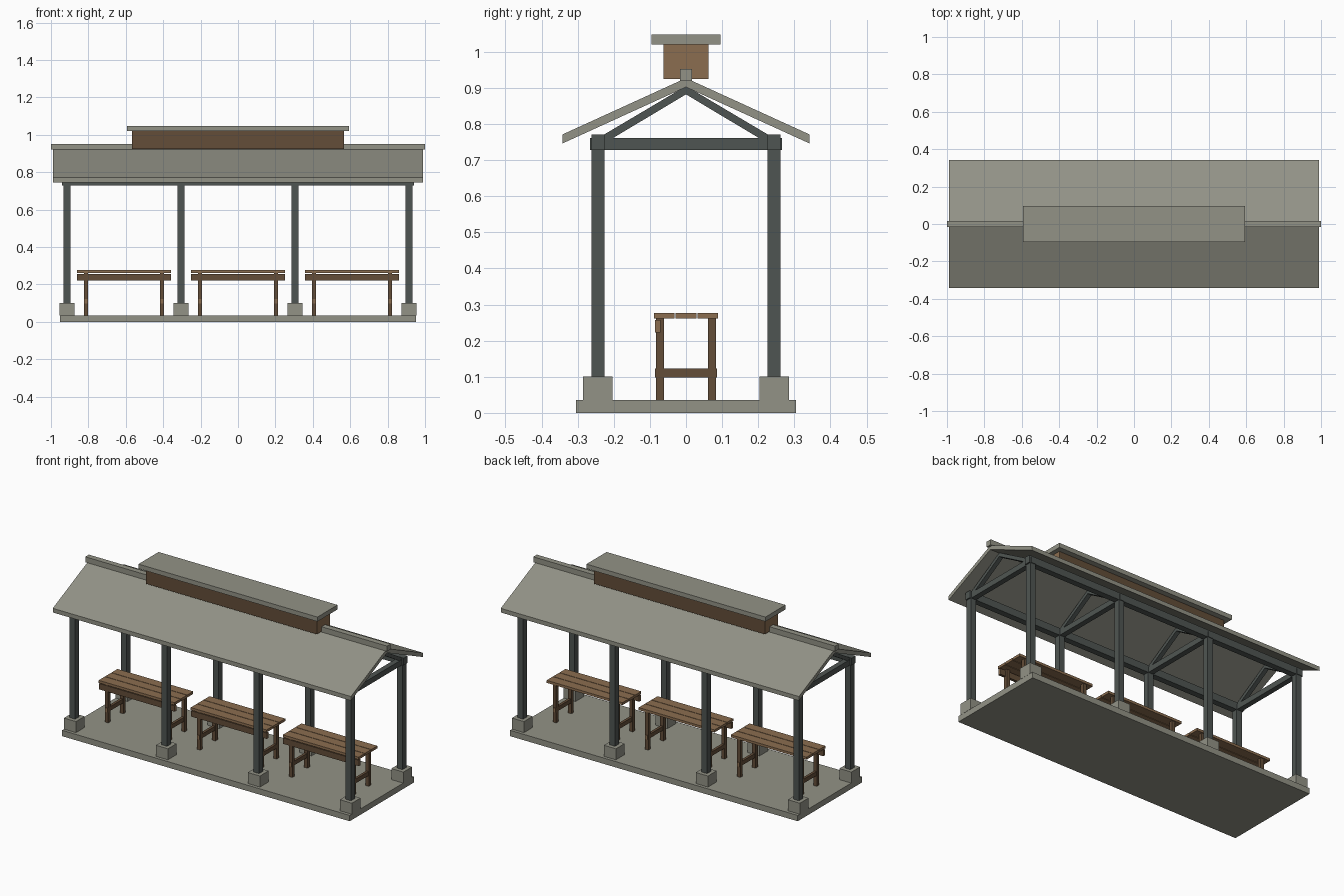
import bpy, bmesh, math
from mathutils import Vector

if "Cube" in bpy.data.objects:
    bpy.data.objects.remove(bpy.data.objects["Cube"])


def material(name, rgb):
    m = bpy.data.materials.new(name)
    m.diffuse_color = (*rgb, 1)
    m.use_nodes = True
    m.node_tree.nodes["Principled BSDF"].inputs["Base Color"].default_value = m.diffuse_color
    return m


GREY = material("weathered grey", (0.29, 0.29, 0.24))
STEEL = material("dark green grey", (0.078, 0.091, 0.085))
DARK = material("dark wood", (0.125, 0.075, 0.040))
LIGHT = material("light wood", (0.26, 0.155, 0.080))


def finish(name, bm, mats, end_axis=None):
    bmesh.ops.recalc_face_normals(bm, faces=bm.faces)
    if end_axis is not None:  # lighter end grain on the cut ends
        for f in bm.faces:
            f.material_index = int(abs(f.normal[end_axis]) > 0.9)
    me = bpy.data.meshes.new(name)
    bm.to_mesh(me)
    bm.free()
    for m in mats:
        me.materials.append(m)
    ob = bpy.data.objects.new(name, me)
    bpy.context.collection.objects.link(ob)
    return ob


def box(name, x, y, z, mat, end_axis=None):
    """Box from (min, max) ranges on each axis."""
    bm = bmesh.new()
    bmesh.ops.create_cube(bm, size=1)
    for v in bm.verts:
        v.co = Vector([(a + b) / 2 + c * (b - a) for (a, b), c in zip((x, y, z), v.co)])
    mats = [mat] if end_axis is None else [mat, LIGHT]
    return finish(name, bm, mats, end_axis)


def prism(name, profile, x0, x1, mat):
    """Extrude a y-z profile along x."""
    bm = bmesh.new()
    face = bm.faces.new([bm.verts.new((x0, y, z)) for y, z in profile])
    ext = bmesh.ops.extrude_face_region(bm, geom=[face])["geom"]
    bmesh.ops.translate(bm, vec=(x1 - x0, 0, 0),
                        verts=[g for g in ext if isinstance(g, bmesh.types.BMVert)])
    return finish(name, bm, [mat])


def around(c, h):
    return (c - h, c + h)


# Base slab
box("base_slab", (-0.953, 0.953), (-0.304, 0.304), (0, 0.035), GREY)

# Footings, posts and wall plates
for s in (-1, 1):
    for px in (-0.914, -0.305, 0.305, 0.914):
        box("footing", around(px, 0.04), around(s * 0.244, 0.041), (0.034, 0.101), GREY)
        box("post", around(px, 0.018), around(s * 0.244, 0.018), (0.10, 0.735), STEEL)
    box("wall_plate", (-0.94, 0.94), around(s * 0.244, 0.018), (0.728, 0.771), STEEL)

# Roof trusses
for px in (-0.914, -0.305, 0.305, 0.914):
    box("tie_beam", around(px, 0.016), (-0.266, 0.266), (0.728, 0.761), STEEL)
    for s in (-1, 1):
        prism("truss_strut", [(s * 0.25, 0.757), (0, 0.905), (0, 0.882), (s * 0.212, 0.755)],
              px - 0.013, px + 0.013, STEEL)

# Pitched roof and ridge cap
prism("roof", [(-0.342, 0.771), (0, 0.927), (0.342, 0.771),
               (0.342, 0.746), (0, 0.902), (-0.342, 0.746)], -0.988, 0.988, GREY)
box("ridge_cap", (-1, 1), around(0, 0.017), (0.920, 0.952), GREY)

# Raised ridge vent
box("ridge_vent", (-0.566, 0.566), around(0, 0.062), (0.924, 1.021), DARK, 0)
box("vent_cap", (-0.593, 0.593), around(0, 0.095), (1.020, 1.047), GREY)

# Benches
for bx in (-0.61, 0, 0.61):
    for py in (-0.0605, 0, 0.0605):
        box("bench_plank", around(bx, 0.251), around(py, 0.0285), (0.262, 0.277), LIGHT)
    box("bench_apron", around(bx, 0.251), (-0.086, -0.070), (0.222, 0.257), DARK, 0)
    for s in (-1, 1):
        lx = bx + s * 0.203
        for t in (-1, 1):
            box("bench_leg", around(lx, 0.011), around(t * 0.072, 0.011), (0.034, 0.263), DARK)
        box("bench_stretcher", around(lx, 0.008), around(0, 0.086), (0.098, 0.123), DARK, 1)
